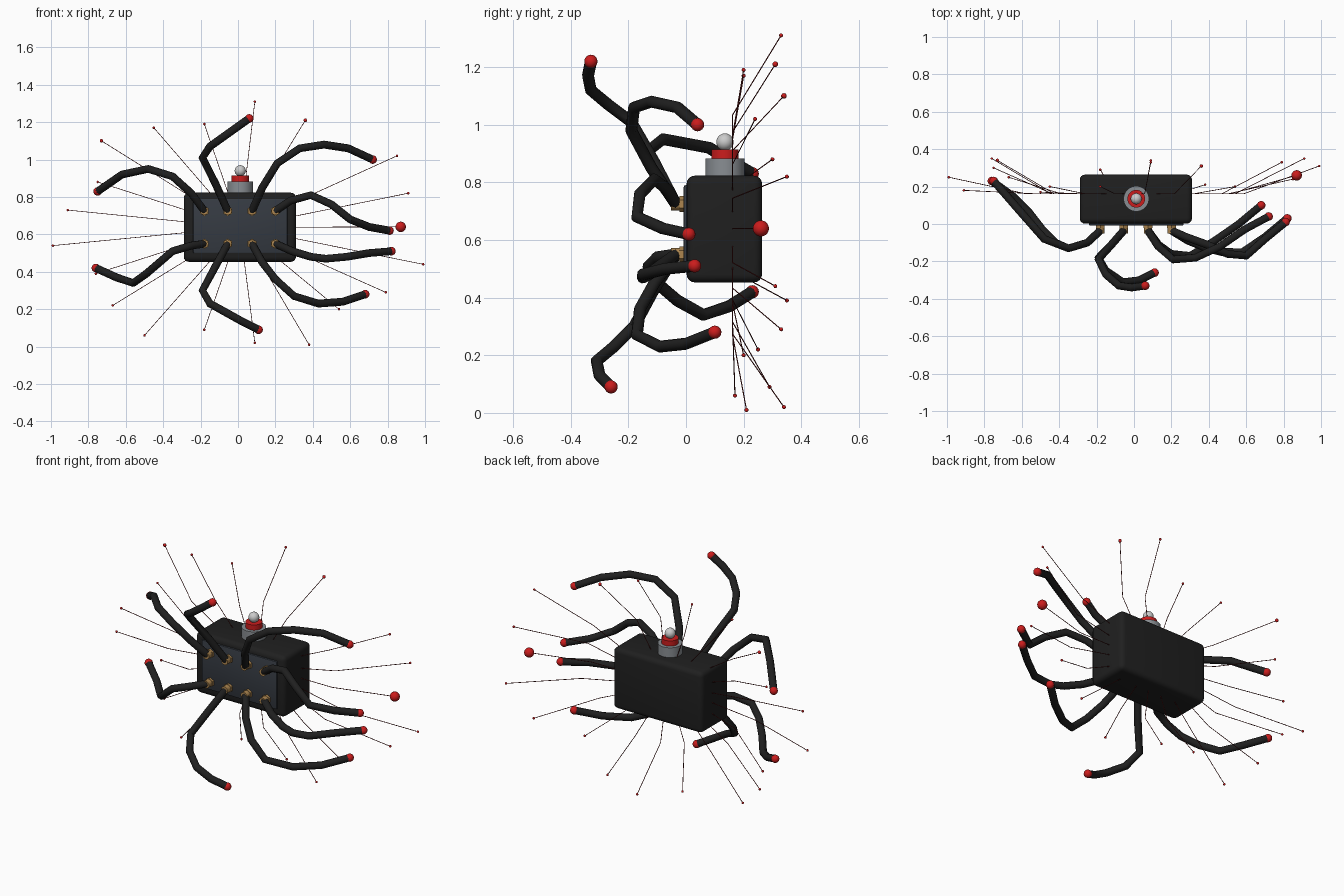
import bpy
import math
from mathutils import Vector

cube = bpy.data.objects.get("Cube")
if cube:
    bpy.data.objects.remove(cube, do_unlink=True)


def make_material(name, red, green, blue):
    mat = bpy.data.materials.new(name)
    mat.use_nodes = True
    color = (red, green, blue, 1)
    mat.diffuse_color = color
    mat.node_tree.nodes["Principled BSDF"].inputs["Base Color"].default_value = color
    return mat


charcoal = make_material("charcoal", .014, .014, .014)
slate = make_material("slate", .036, .043, .055)
steel = make_material("steel grey", .25, .27, .29)
pearl = make_material("pearl", .6, .6, .6)
red = make_material("red", .6, .012, .012)
dark_red = make_material("dark red", .12, .01, .01)
brass = make_material("brass", .42, .24, .08)


def finish(obj, name, mat, smooth=True):
    obj.name = name
    obj.data.materials.clear()
    obj.data.materials.append(mat)
    if smooth:
        bpy.ops.object.shade_smooth_by_angle(angle=math.radians(40))
    return obj


def box(name, center, size, bevel, segments, mat):
    bpy.ops.mesh.primitive_cube_add(size=1, location=center)
    obj = bpy.context.object
    obj.scale = size
    bpy.ops.object.transform_apply(location=False, rotation=False, scale=True)
    mod = obj.modifiers.new("rounded edges", "BEVEL")
    mod.width = bevel
    mod.segments = segments
    bpy.ops.object.modifier_apply(modifier=mod.name)
    return finish(obj, name, mat)


def ball(name, center, radius, mat, segments=16):
    bpy.ops.mesh.primitive_uv_sphere_add(
        segments=segments, ring_count=segments // 2, radius=radius, location=center)
    obj = bpy.context.object
    bpy.ops.object.shade_smooth()
    return finish(obj, name, mat, smooth=False)


def cylinder(name, start, end, radius, mat, sides=32):
    start, end = Vector(start), Vector(end)
    axis = end - start
    bpy.ops.mesh.primitive_cylinder_add(
        vertices=sides, radius=radius, depth=axis.length, location=(start + end) / 2,
        rotation=axis.to_track_quat("Z", "Y").to_euler())
    return finish(bpy.context.object, name, mat)


def tube(name, points, radius, mat, resolution):
    curve = bpy.data.curves.new(name, "CURVE")
    curve.dimensions = "3D"
    curve.bevel_depth = radius
    curve.bevel_resolution = resolution
    curve.use_fill_caps = True
    spline = curve.splines.new("POLY")
    spline.points.add(len(points) - 1)
    for target, point in zip(spline.points, points):
        target.co = (*point, 1)
    obj = bpy.data.objects.new(name, curve)
    bpy.context.collection.objects.link(obj)
    bpy.ops.object.select_all(action="DESELECT")
    obj.select_set(True)
    bpy.context.view_layer.objects.active = obj
    bpy.ops.object.convert(target="MESH")
    return finish(bpy.context.object, name, mat)


# Rounded case with a raised front panel
box("case", (.01, .133, .638), (.6, .262, .37), .028, 4, charcoal)
box("front_panel", (.012, .004, .645), (.505, .024, .29), .006, 2, slate)

# Stacked push button with a pearl knob
bx, by = .012, .135
cylinder("button_base", (bx, by, .815), (bx, by, .882), .068, steel)
cylinder("button_collar", (bx, by, .88), (bx, by, .914), .047, red)
ball("button_knob", (bx, by, .94), .03, pearl, 24)

# Arms: paths outward from each socket, in hundredths of a unit
upper_arms = [
    [(-25, -10, 82), (-35, -13, 91), (-48, -8, 95), (-62, 8, 92), (-75, 23, 83)],
    [(-12, -11, 87), (-19, -19, 101), (-15, -27, 107), (-8, -33, 112),
     (-1, -34, 117), (6, -33, 122)],
    [(13, -12, 85), (21, -19, 98), (33, -18, 106), (46, -12, 108),
     (59, -3, 106), (72, 4, 100)],
    [(28, -7, 78), (39, -11, 81), (50, -16, 76), (60, -17, 68),
     (70, -8, 64), (81, 1, 62)],
]
lower_arms = [
    [(-25, -10, 54), (-35, -13, 51), (-42, -10, 45), (-49, -3, 39),
     (-56, 6, 34), (-65, 15, 37), (-76, 23, 42)],
    [(-12, -11, 43), (-19, -18, 30), (-15, -25, 23), (-6, -31, 18),
     (3, -30, 13), (11, -26, 9)],
    [(13, -11, 45), (20, -16, 36), (30, -17, 27), (43, -9, 23),
     (56, 0, 24), (68, 10, 28)],
    [(29, -9, 51), (39, -13, 48), (47, -15, 47), (58, -15, 48),
     (70, -7, 50), (82, 3, 51)],
]
socket_columns = (-.18, -.055, .075, .2)
for row, height, arms in (("upper", .725, upper_arms), ("lower", .55, lower_arms)):
    for i, (x, path) in enumerate(zip(socket_columns, arms)):
        label = f"{row}_{i + 1}"
        cylinder(f"socket_flange_{label}", (x, 0, height), (x, -.022, height), .027, brass, 6)
        cylinder(f"socket_{label}", (x, -.02, height), (x, -.052, height), .022, brass, 12)
        points = [Vector((x, -.035, height))] + [Vector(p) / 100 for p in path]
        tube(f"arm_{label}", points, .021, charcoal, 3)
        ball(f"arm_tip_{label}", points[-1], .023, red)

# Fine whiskers fanning out behind the arms, each bent backward beyond the midpoint
hub = Vector((.01, .162, .638))
whisker_tips = [
    (87, 26, 64), (91, 35, 82), (85, 24, 102), (36, 31, 121), (9, 33, 131),
    (-18, 20, 119), (-45, 20, 117), (-73, 34, 110), (-75, 30, 88), (-91, 18, 73),
    (-99, 25, 54), (-76, 35, 39), (-67, 25, 22), (-50, 17, 6), (-18, 29, 9),
    (9, 34, 2), (38, 21, 1), (54, 20, 20), (79, 33, 29), (99, 31, 44),
]
for i, tip in enumerate(whisker_tips):
    tip = Vector(tip) / 100
    flat = Vector((tip.x, hub.y, tip.z))
    points = [hub.lerp(flat, .25), hub.lerp(flat, .59), tip]
    tube(f"whisker_{i + 1}", points, .0019, dark_red, 1)
    radius = .028 if i == 0 else .01 if i in (3, 7) else .007
    ball(f"whisker_tip_{i + 1}", tip, radius, red, 20 if i == 0 else 10)
